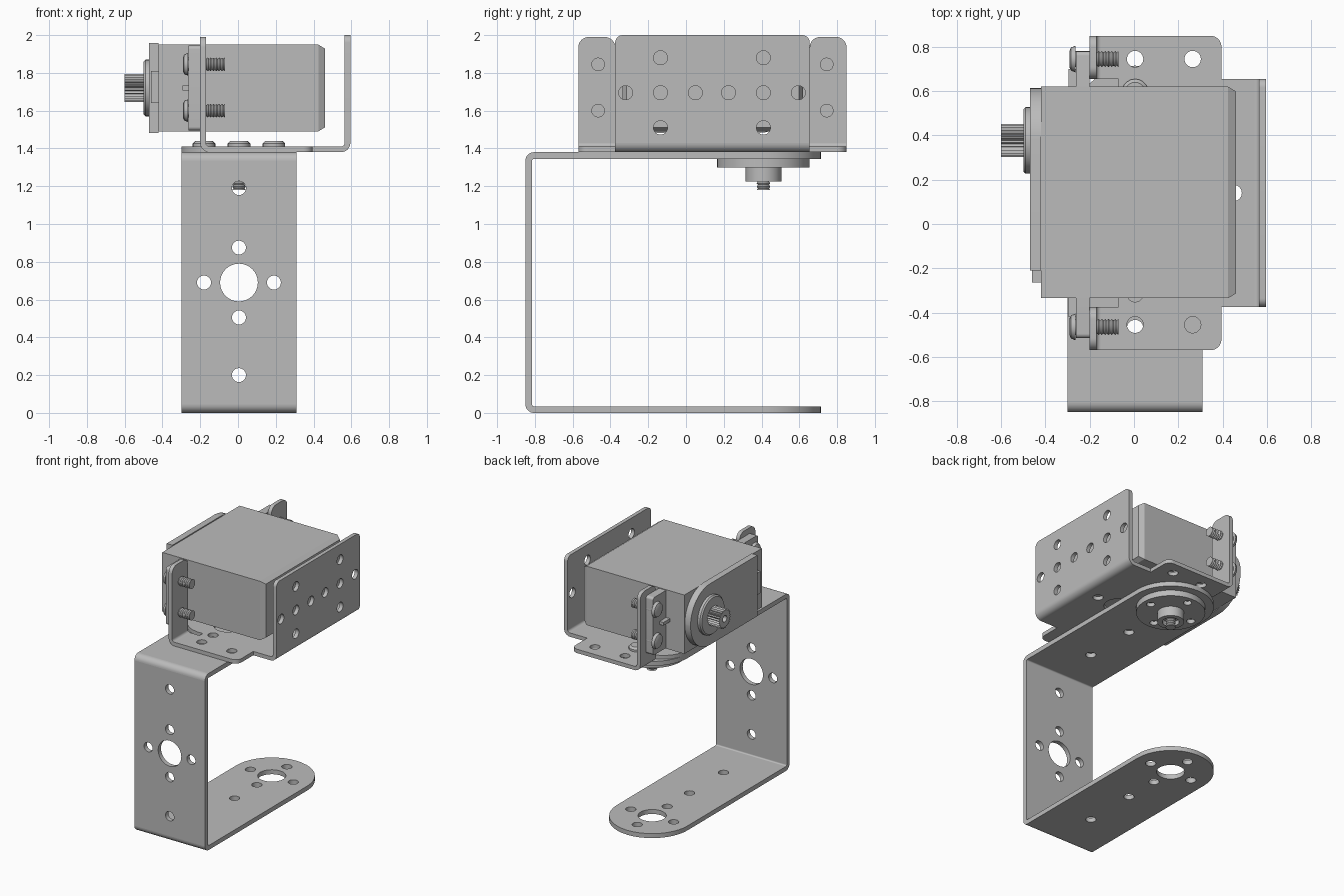
import bpy, bmesh
from math import sin, cos, pi, radians
from mathutils import Vector

cube = bpy.data.objects.get("Cube")
if cube:
    bpy.data.objects.remove(cube, do_unlink=True)

grey = bpy.data.materials.new("metal_grey")
grey.use_nodes = True
grey.diffuse_color = (0.5, 0.5, 0.5, 1)
grey.node_tree.nodes["Principled BSDF"].inputs["Base Color"].default_value = (0.5, 0.5, 0.5, 1)
parts = []

# Outline coordinates (u, v) and depth w placed in space for each extrusion axis
PLACE = {"x": lambda u, v, w: (w, u, v),
         "y": lambda u, v, w: (u, w, v),
         "z": lambda u, v, w: (u, v, w)}


def finish(name, bm):
    bmesh.ops.remove_doubles(bm, verts=bm.verts, dist=0.0002)
    bmesh.ops.recalc_face_normals(bm, faces=bm.faces)
    mesh = bpy.data.meshes.new(name)
    bm.to_mesh(mesh)
    bm.free()
    mesh.materials.clear()
    mesh.materials.append(grey)
    ob = bpy.data.objects.new(name, mesh)
    bpy.context.collection.objects.link(ob)
    parts.append(ob)
    return ob


def circle(u, v, r, n=24):
    return [(u + r * cos(2 * pi * i / n), v + r * sin(2 * pi * i / n)) for i in range(n)]


def ring(u, v, r=0.185):
    return [(u + r, v), (u, v + r), (u - r, v), (u, v - r)]


def small_holes(points, r=0.037):
    return [circle(u, v, r) for u, v in points]


def fillet(corners, n=10):
    """Right-angled outline from (u, v, corner radius)."""
    out = []
    for i, (u, v, r) in enumerate(corners):
        p = Vector((u, v))
        a = (Vector(corners[i - 1][:2]) - p).normalized()
        b = (Vector(corners[(i + 1) % len(corners)][:2]) - p).normalized()
        steps = n if r else 0
        for k in range(steps + 1):
            t = k / max(steps, 1) * pi / 2
            q = p + r * (a + b) - r * (cos(t) * b + sin(t) * a)
            if not out or (q - out[-1]).length > 0.001:
                out.append(q)
    return out


def rect(u0, u1, v0, v1, radii=(0, 0, 0, 0)):
    ends = [(u0, v0), (u1, v0), (u1, v1), (u0, v1)]
    return fillet([(u, v, r) for (u, v), r in zip(ends, radii)])


def plate(name, axis, w0, w1, outline, holes=()):
    """Flat part with real holes, from filled and extruded outlines."""
    cu = bpy.data.curves.new(name, "CURVE")
    cu.dimensions = "2D"
    cu.fill_mode = "BOTH"
    cu.extrude = (w1 - w0) / 2
    for loop in [outline, *holes]:
        sp = cu.splines.new("POLY")
        sp.points.add(len(loop) - 1)
        for point, (u, v) in zip(sp.points, loop):
            point.co = (u, v, 0, 1)
        sp.use_cyclic_u = True
    tmp = bpy.data.objects.new("outline", cu)
    bpy.context.collection.objects.link(tmp)
    bpy.context.view_layer.update()
    dg = bpy.context.evaluated_depsgraph_get()
    mesh = bpy.data.meshes.new_from_object(tmp.evaluated_get(dg))
    bpy.data.objects.remove(tmp, do_unlink=True)
    bm = bmesh.new()
    bm.from_mesh(mesh)
    bpy.data.meshes.remove(mesh)
    for vert in bm.verts:
        u, v, w = vert.co
        vert.co = PLACE[axis](u, v, w + (w0 + w1) / 2)
    return finish(name, bm)


def lathe(name, axis, u, v, profile, n=24):
    """Round part from (radius, position along axis)."""
    bm = bmesh.new()
    loops = [[bm.verts.new(PLACE[axis](a, b, w)) for a, b in circle(u, v, r, n)] for r, w in profile]
    for lo, hi in zip(loops, loops[1:]):
        for i in range(n):
            bm.faces.new((lo[i - 1], lo[i], hi[i], hi[i - 1]))
    bm.faces.new(loops[0])
    bm.faces.new(loops[-1])
    return finish(name, bm)


def bend(name, axis, w0, w1, cu, cv, inner, thick, start):
    """Quarter-round sheet metal fold."""
    arc = [radians(start + 90 * i / 8) for i in range(9)]
    pts = [(cu + (inner + thick) * cos(t), cv + (inner + thick) * sin(t)) for t in arc]
    pts += [(cu + inner * cos(t), cv + inner * sin(t)) for t in reversed(arc)]
    plate(name, axis, w0, w1, pts)


def thread(r, start, end, turns=7):
    step = (end - start) / turns
    prof = []
    for i in range(turns):
        prof += [(r, start + step * i), (r * 0.82, start + step * (i + 0.5))]
    return prof + [(r, end)]


MID, AXLE = 0.005, 0.41          # bracket centre line, pivot position in y

# C-shaped bracket
arm = rect(-0.3, 0.31, -0.805, 0.715, (0, 0, 0.305, 0.305))
arm_holes = [circle(MID, AXLE, 0.1, 32)]
arm_holes += small_holes(ring(MID, AXLE) + [(MID, -0.47), (MID, -0.05)])
plate("bracket_lower_arm", "z", 0, 0.035, arm, arm_holes)
plate("bracket_upper_arm", "z", 1.345, 1.38, arm, arm_holes)
plate("bracket_front_wall", "y", -0.85, -0.815, rect(-0.3, 0.31, 0.045, 1.335),
      [circle(MID, 0.69, 0.1, 32)] + small_holes(ring(MID, 0.69) + [(MID, 0.2), (MID, 1.19)]))
bend("bracket_lower_bend", "x", -0.3, 0.31, -0.805, 0.045, 0.01, 0.035, 180)
bend("bracket_upper_bend", "x", -0.3, 0.31, -0.805, 1.335, 0.01, 0.035, 90)

# Round horn under the upper arm
plate("horn_disc", "z", 1.30, 1.345, circle(MID, AXLE, 0.245, 48),
      small_holes(ring(MID, AXLE), 0.03))
lathe("horn_hub", "z", MID, AXLE,
      [(0.095, 1.31), (0.095, 1.225), (0.06, 1.225), (0.06, 1.26)], 32)
lathe("horn_screw", "z", MID, AXLE, thread(0.036, 1.18, 1.27, 5), 16)

# Motor mount base plate
base = fillet([(-0.15, -0.57, 0), (0.395, -0.57, 0.05), (0.395, -0.375, 0), (0.545, -0.375, 0),
               (0.545, 0.655, 0), (0.395, 0.655, 0), (0.395, 0.85, 0.05), (-0.15, 0.85, 0),
               (-0.15, 0.655, 0), (-0.07, 0.655, 0), (-0.07, 0.62, 0), (-0.3, 0.62, 0.2),
               (-0.3, -0.335, 0.2), (-0.07, -0.335, 0), (-0.07, -0.375, 0), (-0.15, -0.375, 0)])
base_holes, base_points = [], [(x, y) for x in (MID, 0.265) for y in (-0.455, 0.745)]
for x, y in ((MID, AXLE), (MID, -0.13), (0.265, 0.14)):
    base_holes.append(circle(x, y, 0.1, 32))
    base_points += ring(x, y)
plate("mount_base", "z", 1.38, 1.41, base, base_holes + small_holes(base_points))

# Motor mount side plate
side_points = [(y, z) for y in (-0.135, AXLE) for z in (1.51, 1.695, 1.88)]
side_points += [(y, 1.695) for y in (-0.32, 0.05, 0.225, 0.595)]
plate("mount_side_plate", "x", 0.565, 0.595,
      rect(-0.375, 0.655, 1.43, 2.0, (0, 0, 0.04, 0.04)), small_holes(side_points))
bend("mount_side_bend", "y", -0.375, 0.655, 0.545, 1.43, 0.02, 0.03, 270)

# Motor mount ear flanges with their bolts
for side, y0, y1, yc in (("front", -0.57, -0.375, -0.465), ("back", 0.655, 0.85, 0.745)):
    plate(side + "_ear_flange", "x", -0.2, -0.17, rect(y0, y1, 1.43, 1.99, (0, 0, 0.055, 0.055)))
    bend(side + "_ear_flange_bend", "y", y0, y1, -0.15, 1.43, 0.02, 0.03, 180)
    for level, z in (("lower", 1.6), ("upper", 1.845)):
        lathe(f"{side}_{level}_bolt", "x", yc, z,
              [(0.035, -0.292), (0.052, -0.285), (0.06, -0.265), (0.036, -0.265)]
              + thread(0.036, -0.19, -0.07, 8), 20)

# Screws fixing the mount to the horn
for i, (x, y) in enumerate(ring(MID, AXLE)):
    lathe(f"horn_fixing_screw_{i + 1}", "z", x, y,
          [(0.034, 1.33), (0.034, 1.41), (0.06, 1.41), (0.06, 1.425), (0.045, 1.44)], 20)

# Motor case with a chamfered rear end
case = plate("motor_case", "x", -0.42, 0.425, rect(-0.335, 0.62, 1.49, 1.95))
bm = bmesh.new()
bm.from_mesh(case.data)
bmesh.ops.dissolve_limit(bm, angle_limit=0.01, verts=bm.verts, edges=bm.edges)
rear = [f for f in bm.faces if f.normal.x > 0.9]
bmesh.ops.inset_region(bm, faces=rear, thickness=0.03, depth=0.035)
bm.to_mesh(case.data)
bm.free()

# Motor front cover, ears and output shaft
SHAFT = (0.378, 1.72)
plate("motor_cover", "x", -0.47, -0.42, rect(-0.21, 0.615, 1.482, 1.958, (0, 0.235, 0.235, 0)))
plate("motor_cable_tab", "x", -0.46, -0.42, rect(-0.265, -0.21, 1.64, 1.81))
plate("motor_ears", "x", -0.262, -0.2, rect(-0.515, 0.78, 1.495, 1.945, (0.02,) * 4))
plate("motor_ear_rib", "x", -0.295, -0.262, rect(-0.42, 0.70, 1.708, 1.733))
lathe("shaft_collar", "x", *SHAFT, [(0.15, -0.47), (0.15, -0.49), (0.14, -0.5)], 40)
teeth = 24
spline = [(SHAFT[0] + r * cos(pi * i / teeth), SHAFT[1] + r * sin(pi * i / teeth))
          for i in range(2 * teeth) for r in [0.075 if i % 2 else 0.062]]
plate("output_shaft", "x", -0.6, -0.49, spline, [circle(*SHAFT, 0.025, 16)])

# Smooth the round surfaces, keep the edges sharp
bpy.ops.object.select_all(action="DESELECT")
for ob in parts:
    ob.select_set(True)
bpy.context.view_layer.objects.active = parts[0]
bpy.ops.object.shade_smooth_by_angle(angle=radians(30))
